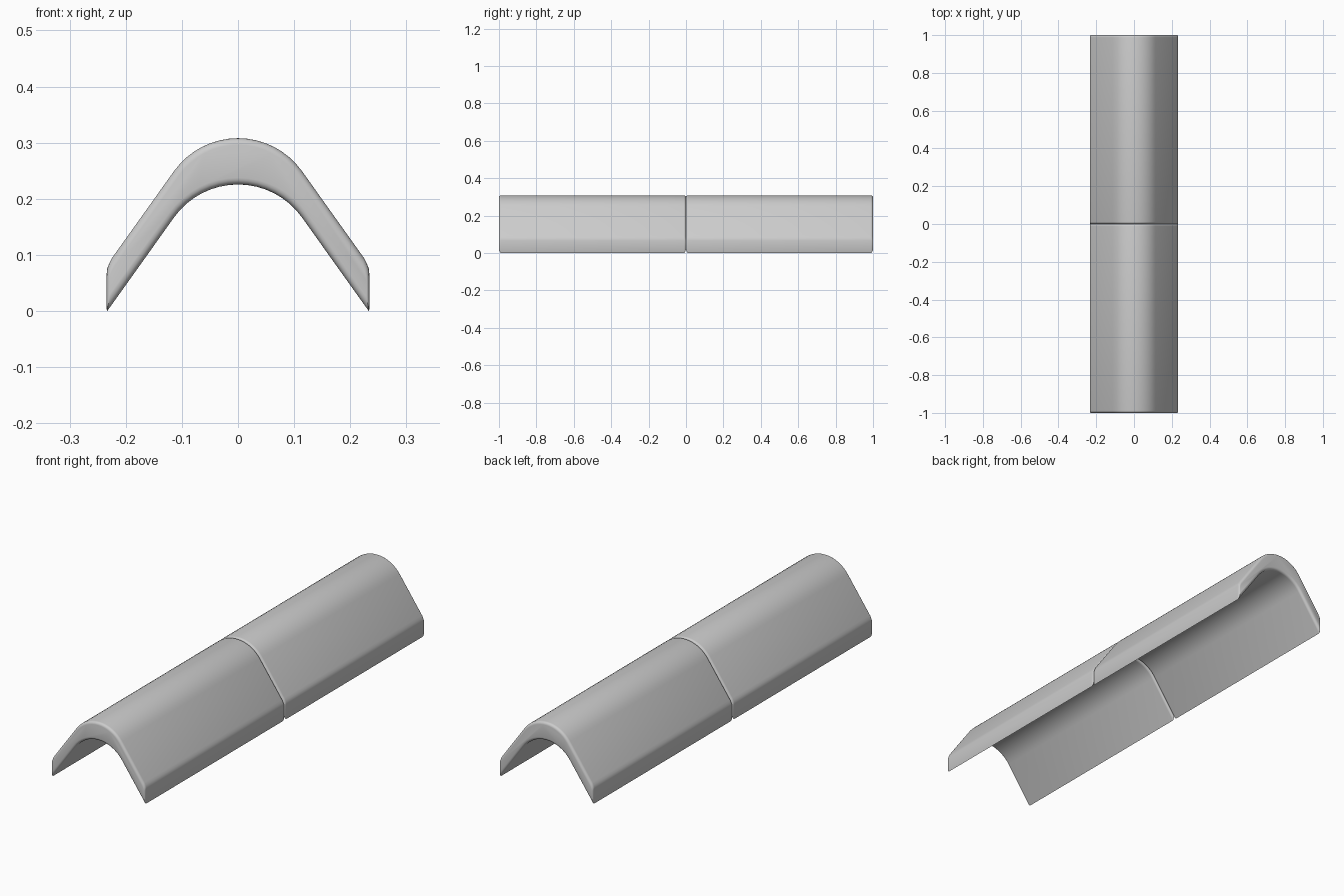
import bpy, bmesh
from math import sin, cos, tan, radians, pi

if "Cube" in bpy.data.objects:
    bpy.data.objects.remove(bpy.data.objects["Cube"])

SLOPE = radians(54.5)   # steepness of the straight flanks
R = 0.14                # ridge radius
ROUND = 0.012           # rounding of the tile ends
ARC = 16


def section(d):
    """Closed cross-section (x, z), inset by d on every side."""
    half = 0.234 - d * 0.35
    outer_c, inner_c = 0.31 - R, 0.2275 - R
    ro, ri = R - d, R + d

    def flank(c, r, x):
        return c + r * cos(SLOPE) - (x - r * sin(SLOPE)) * tan(SLOPE)

    angles = [-SLOPE + 2 * SLOPE * i / ARC for i in range(ARC + 1)]
    outer = [(ro * sin(a), outer_c + ro * cos(a)) for a in angles]
    inner = [(ri * sin(a), inner_c + ri * cos(a)) for a in reversed(angles)]
    # rounded shoulder and narrow foot of the right flank
    zt = flank(outer_c, ro, half)
    foot = [(half - 0.009, flank(outer_c, ro, half - 0.009)),
            (half - 0.004, zt + 0.0025), (half - 0.001, zt - 0.005),
            (half, zt - 0.014)]
    zi = flank(inner_c, ri, half)
    foot += [(half, zi + 0.004), (half - 0.001, zi + 0.0015),
             (half - 0.003, flank(inner_c, ri, half - 0.003))]
    left = [(-x, z) for x, z in reversed(foot)]
    return outer + foot + inner + left


def ridge_tile(name, y0, y1):
    """Loft the section along y with rounded ends."""
    steps = [(ROUND * (1 - sin(t)), ROUND * (1 - cos(t)))
             for t in [i * pi / 8 for i in range(5)]]
    stations = [(y0 + e, d) for d, e in steps]
    stations += [(y1 - e, d) for d, e in reversed(steps)]
    bm = bmesh.new()
    rings = [[bm.verts.new((x, y, z)) for x, z in section(d)]
             for y, d in stations]
    n = len(rings[0])
    for a, b in zip(rings, rings[1:]):
        for i in range(n):
            j = (i + 1) % n
            bm.faces.new((a[i], a[j], b[j], b[i]))
    bm.faces.new(rings[0])
    bm.faces.new(rings[-1])
    bmesh.ops.recalc_face_normals(bm, faces=bm.faces)
    # rest the tile on the ground
    low = min(v.co.z for v in bm.verts)
    bmesh.ops.translate(bm, verts=bm.verts, vec=(0, 0, -low))
    mesh = bpy.data.meshes.new(name)
    bm.to_mesh(mesh)
    bm.free()
    obj = bpy.data.objects.new(name, mesh)
    bpy.context.collection.objects.link(obj)
    bpy.ops.object.select_all(action='DESELECT')
    obj.select_set(True)
    bpy.context.view_layer.objects.active = obj
    bpy.ops.object.shade_smooth_by_angle(angle=radians(35))
    return obj


# Two ridge tiles laid end to end
ridge_tile("front_ridge_tile", -1.0, 0.0)
ridge_tile("back_ridge_tile", 0.0, 1.0)
